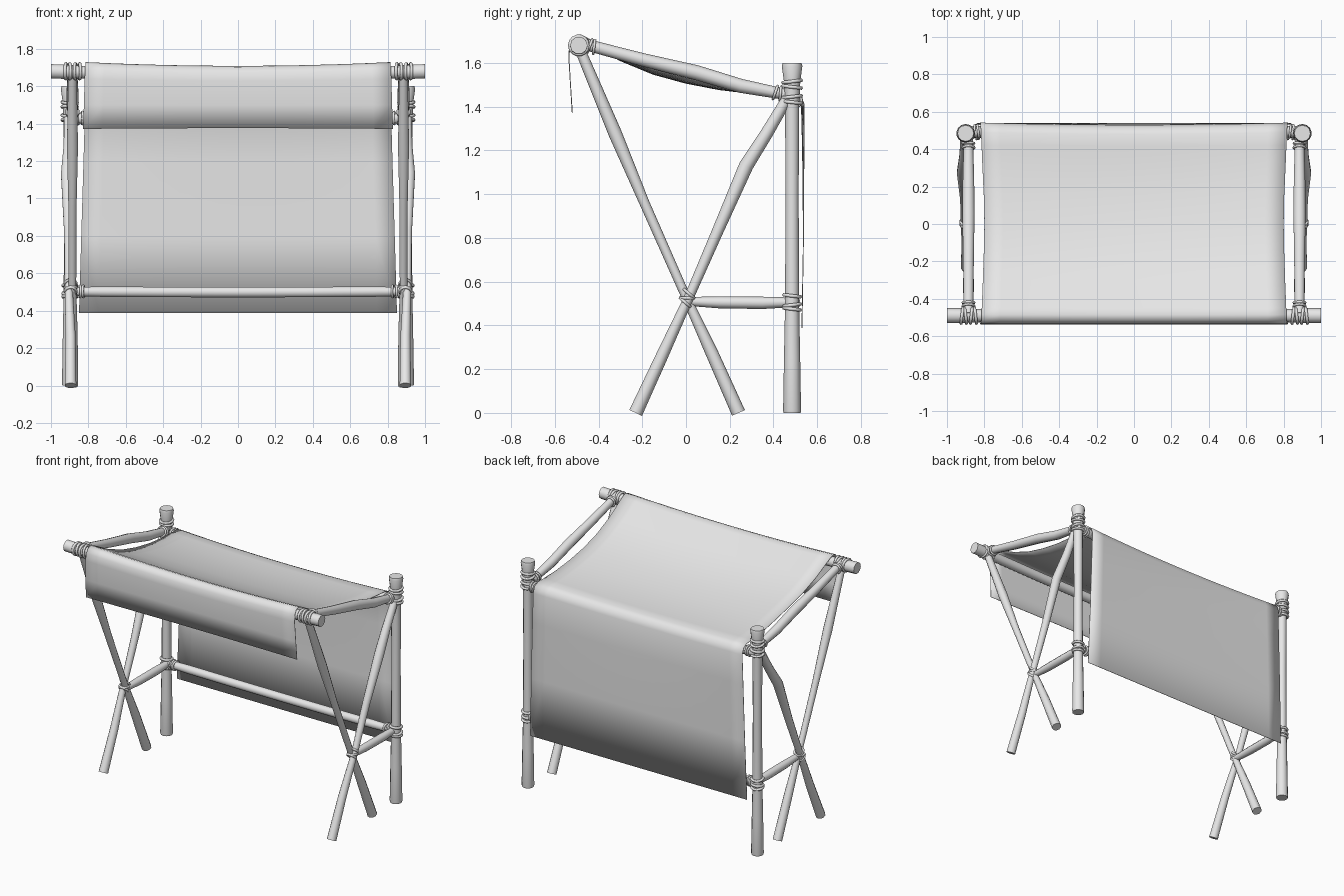
import bpy, bmesh, math
from mathutils import Vector

cube = bpy.data.objects.get("Cube")
if cube:
    bpy.data.objects.remove(cube, do_unlink=True)

grey = bpy.data.materials.new("plain_grey")
grey.use_nodes = True
grey.diffuse_color = (0.8, 0.8, 0.8, 1)
grey.node_tree.nodes["Principled BSDF"].inputs["Base Color"].default_value = (0.8, 0.8, 0.8, 1)


def finish(name, bm, angle=45):
    bmesh.ops.recalc_face_normals(bm, faces=bm.faces)
    mesh = bpy.data.meshes.new(name)
    bm.to_mesh(mesh)
    bm.free()
    mesh.materials.append(grey)
    for p in mesh.polygons:
        p.use_smooth = True
    mesh.set_sharp_from_angle(angle=math.radians(angle))
    obj = bpy.data.objects.new(name, mesh)
    bpy.context.collection.objects.link(obj)
    return obj


def frame(axis):
    a = axis.normalized()
    ref = Vector((1, 0, 0)) if abs(a.x) < 0.7 else Vector((0, 0, 1))
    u = a.cross(ref).normalized()
    return u, a.cross(u)


def pole(name, stations, sides=10):
    """Round pole through (point, radius) stations, capped at both ends."""
    bm = bmesh.new()
    pts = [Vector(p) for p, r in stations]
    u, v = frame(pts[-1] - pts[0])
    rings = []
    for p, (_, r) in zip(pts, stations):
        rings.append([bm.verts.new(p + r * (u * math.cos(t) + v * math.sin(t)))
                      for t in (math.tau * i / sides for i in range(sides))])
    for a, b in zip(rings, rings[1:]):
        for i in range(sides):
            j = (i + 1) % sides
            bm.faces.new((a[i], a[j], b[j], b[i]))
    bm.faces.new(rings[0])
    bm.faces.new(rings[-1])
    return finish(name, bm)


def lashing(name, centre, axis, radius, offsets, cord=0.009, tilt=0.12):
    """Rope turns around an axis, each one tilted a little."""
    bm = bmesh.new()
    n, m = 14, 6
    axis = Vector(axis).normalized()
    for k, off in enumerate(offsets):
        u0, v0 = frame(axis)
        a = (axis + u0 * tilt * (-1) ** k).normalized()
        u, v = frame(a)
        c = Vector(centre) + axis * off
        grid = []
        for i in range(n):
            t = math.tau * i / n
            d = u * math.cos(t) + v * math.sin(t)
            grid.append([bm.verts.new(c + d * (radius + cord * math.cos(s)) + a * cord * math.sin(s))
                         for s in (math.tau * j / m for j in range(m))])
        for i in range(n):
            for j in range(m):
                p, q = grid[i], grid[(i + 1) % n]
                bm.faces.new((p[j], q[j], q[(j + 1) % m], p[(j + 1) % m]))
    return finish(name, bm, 80)


# Side frames: post, crossed legs, rail and low brace with rope lashings
for side, s in (("left", 1), ("right", -1)):
    x = 0.9 * s
    pole(f"{side}_post", [((x, 0.485, z), r) for z, r in
         ((0, 0.039), (0.01, 0.041), (0.25, 0.037), (0.5, 0.032), (1.0, 0.03), (1.4, 0.032),
          (1.52, 0.038), (1.585, 0.047), (1.6, 0.043))], 12)
    xa, xb = 0.905 * s, 0.885 * s
    pole(f"{side}_rear_leaning_leg", [
        ((0.895 * s, -0.23, 0), 0.032), ((0.895 * s, -0.11, 0.26), 0.028), ((xa, 0.01, 0.52), 0.022),
        ((xa, 0.14, 0.82), 0.026), ((0.915 * s, 0.275, 1.13), 0.033),
        ((xa, 0.37, 1.28), 0.029), ((xa, 0.465, 1.44), 0.025)])
    pole(f"{side}_front_leaning_leg", [
        ((xb, 0.24, 0), 0.032), ((xb, 0.12, 0.27), 0.029), ((xb, 0, 0.53), 0.021),
        ((xb, -0.19, 0.96), 0.023), ((xb, -0.325, 1.28), 0.031), ((xb, -0.48, 1.65), 0.024)])
    pole(f"{side}_top_rail", [
        ((xb, -0.48, 1.69), 0.026), ((xb, -0.2, 1.615), 0.03), ((xb, 0.05, 1.555), 0.034),
        ((xb, 0.25, 1.495), 0.032), ((xb, 0.46, 1.455), 0.025)])
    pole(f"{side}_low_brace", [
        ((xb, 0.0, 0.51), 0.02), ((xb, 0.15, 0.505), 0.027),
        ((xb, 0.35, 0.503), 0.028), ((xb, 0.47, 0.505), 0.023)])

    lashing(f"{side}_post_top_lashing", (x, 0.485, 1.46), (0, 0, 1), 0.041, (-0.04, -0.015, 0.03, 0.055))
    lashing(f"{side}_post_low_lashing", (x, 0.485, 0.505), (0, 0, 1), 0.037, (-0.03, -0.012, 0.03))
    lashing(f"{side}_cross_lashing", (0.895 * s, 0.005, 0.525), (0, 0.4, 1), 0.03, (-0.022, 0, 0.022), 0.008, 0.35)
    lashing(f"{side}_front_bar_lashing", (0.885 * s, -0.49, 1.68), (1, 0, 0), 0.041, (-0.035, -0.015, 0.015, 0.038))
    lashing(f"{side}_rail_rear_lashing", (xb, 0.42, 1.462), (0, 1, -0.22), 0.031, (-0.012, 0.012), 0.007)
    lashing(f"{side}_rail_front_lashing", (xb, -0.43, 1.675), (0, 1, -0.25), 0.031, (-0.01, 0.01), 0.007)
    lashing(f"{side}_back_bar_lashing", (0.845 * s, 0.495, 1.43), (1, 0, 0), 0.033, (-0.01, 0.012), 0.007)
    lashing(f"{side}_low_bar_lashing", (0.845 * s, 0.485, 0.503), (1, 0, 0), 0.031, (-0.018, 0, 0.018), 0.007)

# Long crossbars, sagging a little in the middle
def crossbar(name, y, z, half, r_end, r_mid, sag, bow):
    stations = []
    for t in (-1, -0.93, -0.8, -0.4, 0, 0.4, 0.8, 0.93, 1):
        k = 1 - t * t
        r = r_end if abs(t) > 0.9 else r_mid
        stations.append(((t * half, y + bow * k, z - sag * k), r))
    pole(name, stations)


crossbar("front_top_bar", -0.49, 1.68, 1.0, 0.04, 0.034, 0.018, 0.0)
crossbar("back_top_bar", 0.495, 1.43, 0.9, 0.03, 0.033, 0.015, -0.012)
crossbar("back_low_bar", 0.485, 0.503, 0.9, 0.026, 0.029, 0.004, 0.0)

# Draped cloth: profile of (y, z, half width, middle sag, middle bow)
profile = [
    (-0.52, 1.372, 0.828, -0.004, 0), (-0.528, 1.5, 0.824, 0, 0), (-0.536, 1.64, 0.82, 0.012, 0),
    (-0.53, 1.69, 0.818, 0.016, 0), (-0.512, 1.718, 0.816, 0.018, 0), (-0.485, 1.727, 0.815, 0.02, 0),
    (-0.45, 1.713, 0.814, 0.02, 0), (-0.3, 1.632, 0.808, 0.022, 0), (-0.15, 1.572, 0.803, 0.024, 0),
    (0, 1.532, 0.8, 0.025, 0), (0.15, 1.502, 0.803, 0.024, 0), (0.3, 1.48, 0.81, 0.02, 0),
    (0.42, 1.472, 0.815, 0.016, -0.005), (0.49, 1.47, 0.818, 0.015, -0.01),
    (0.525, 1.452, 0.82, 0.014, -0.012), (0.54, 1.41, 0.82, 0.012, -0.012),
    (0.539, 1.2, 0.826, 0.006, -0.006), (0.537, 0.8, 0.838, 0, 0), (0.53, 0.388, 0.85, 0, 0)]
bm = bmesh.new()
cols = 16
rows = []
for y, z, w, sag, bow in profile:
    row = []
    for i in range(cols + 1):
        t = 2 * i / cols - 1
        k = 1 - t * t
        row.append(bm.verts.new((t * w, y + bow * k, z - sag * k)))
    rows.append(row)
for a, b in zip(rows, rows[1:]):
    for i in range(cols):
        bm.faces.new((a[i], a[i + 1], b[i + 1], b[i]))
cloth = finish("cloth_cover", bm, 60)
thick = cloth.modifiers.new("thickness", "SOLIDIFY")
thick.thickness = 0.004
thick.offset = 0
